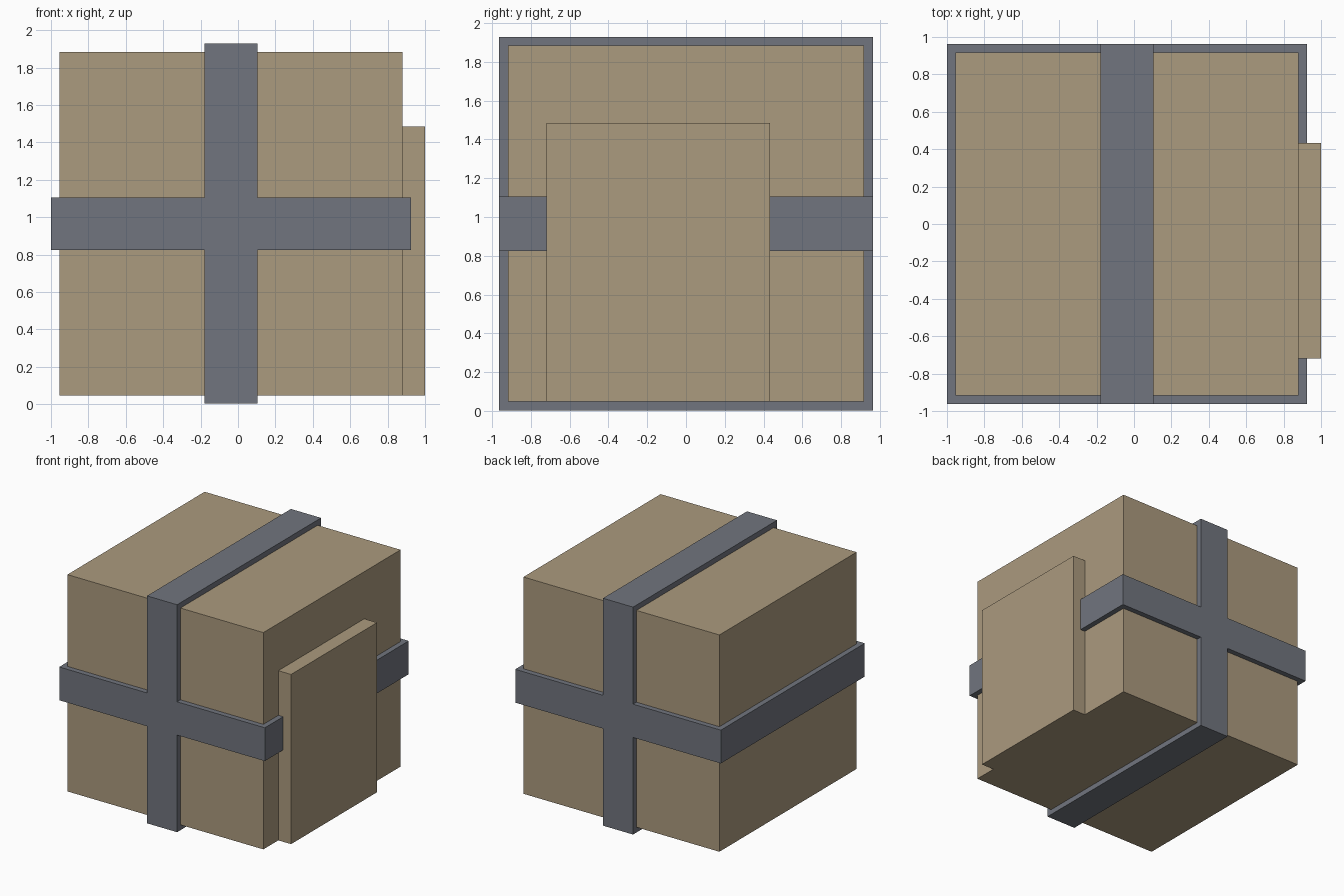
import bpy
import bmesh
from mathutils import Vector

if "Cube" in bpy.data.objects:
    bpy.data.objects.remove(bpy.data.objects["Cube"])


def material(name, color):
    mat = bpy.data.materials.new(name)
    mat.diffuse_color = (*color, 1.0)
    mat.use_nodes = True
    mat.node_tree.nodes["Principled BSDF"].inputs["Base Color"].default_value = mat.diffuse_color
    return mat


def box(name, lo, hi, mat):
    """Box spanning two opposite corners."""
    lo, hi = Vector(lo), Vector(hi)
    bm = bmesh.new()
    bmesh.ops.create_cube(bm, size=1.0)
    bmesh.ops.scale(bm, vec=hi - lo, verts=bm.verts)
    mesh = bpy.data.meshes.new(name)
    bm.to_mesh(mesh)
    bm.free()
    mesh.materials.append(mat)
    obj = bpy.data.objects.new(name, mesh)
    obj.location = (lo + hi) / 2
    bpy.context.collection.objects.link(obj)
    return obj


tan = material("tan", (0.41, 0.325, 0.21))
slate = material("slate", (0.165, 0.178, 0.209))

CX, CZ = -0.0375, 0.966   # crate centre
R = 0.918                 # crate half size
T = 0.045                 # strap thickness
W = 0.141                 # strap half width
S = R + T                 # strap outer half size

# Crate body
box("crate_body", (CX - R, -R, CZ - R), (CX + R, R, CZ + R), tan)

# Side panel, flush with the crate's underside
box("side_panel", (CX + R, -0.718, CZ - R), (1.0, 0.432, 1.485), tan)

# Upright strap wrapping front, top, back and bottom
box("upright_strap", (CX - W, -S, CZ - S), (CX + W, S, CZ + S), slate)

# Level strap, in two halves that meet the upright strap
for side, x0, x1 in (("left", CX - S, CX - W), ("right", CX + W, CX + S)):
    box("level_strap_" + side, (x0, -S, CZ - W), (x1, S, CZ + W), slate)
